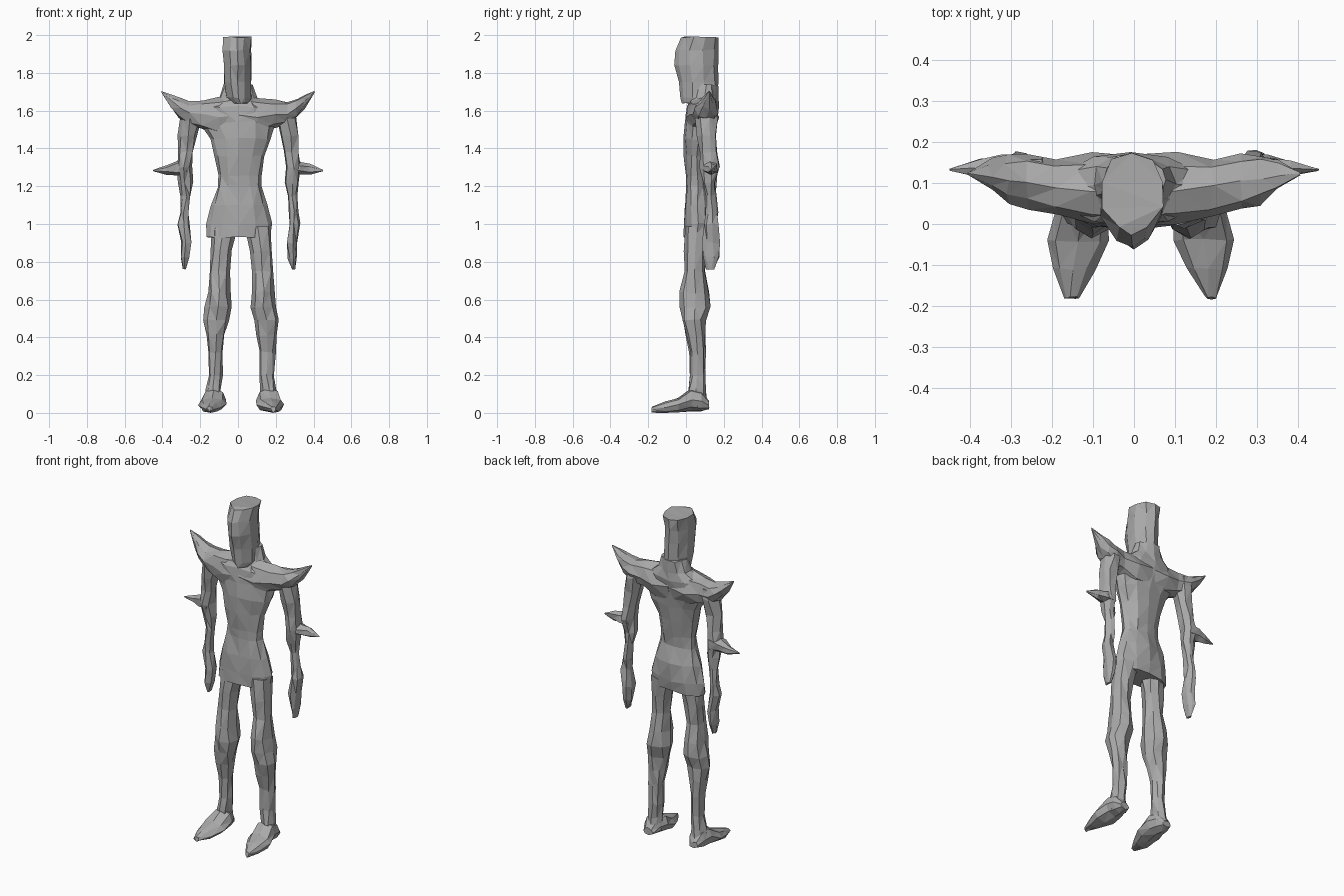
import bpy
import bmesh
import math
import random
from mathutils import Vector

random.seed(7)

cube = bpy.data.objects.get("Cube")
if cube:
    bpy.data.objects.remove(cube, do_unlink=True)

# One plain stone-like colour for the whole figure
grey = bpy.data.materials.new("stone grey")
grey.use_nodes = True
colour = (0.4, 0.4, 0.4, 1)
grey.diffuse_color = colour
grey.node_tree.nodes["Principled BSDF"].inputs["Base Color"].default_value = colour


def place(axis, along, a, b):
    """Turn a position along an axis plus two cross coordinates into a point."""
    if axis == "x":
        return Vector((along, a, b))
    if axis == "y":
        return Vector((a, along, b))
    return Vector((a, b, along))


def loft(name, axis, sections, sides=8, side=1, shift=0, taper=0, rough=0.006):
    """Skin a faceted body through sections (along, a_min, a_max, b_min, b_max)."""
    bm = bmesh.new()
    rings = []
    for along, a_min, a_max, b_min, b_max in sections:
        ring = []
        for i in range(sides):
            angle = math.tau * i / sides - math.pi / 2
            across, depth = math.cos(angle), math.sin(angle)
            if depth < 0:
                across *= 1 - taper * depth * depth
            a = (a_min + a_max + across * (a_max - a_min)) / 2
            b = (b_min + b_max + depth * (b_max - b_min)) / 2
            point = place(axis, along, a, b)
            limit = min(rough, (a_max - a_min) / 5)
            point += Vector([random.uniform(-limit, limit) for _ in range(3)])
            point.x = side * (point.x + shift)
            point.z = min(max(point.z, 0), 2)
            ring.append(bm.verts.new(point))
        rings.append(ring)
    for lower, upper in zip(rings, rings[1:]):
        for i in range(sides):
            j = (i + 1) % sides
            bm.faces.new((lower[i], lower[j], upper[j], upper[i]))
    bm.faces.new(rings[0])
    bm.faces.new(rings[-1])
    bmesh.ops.triangulate(bm, faces=bm.faces[:], quad_method="SHORT_EDGE")
    bmesh.ops.recalc_face_normals(bm, faces=bm.faces[:])
    mesh = bpy.data.meshes.new(name)
    bm.to_mesh(mesh)
    bm.free()
    mesh.materials.append(grey)
    obj = bpy.data.objects.new(name, mesh)
    bpy.context.collection.objects.link(obj)
    return obj


# Torso from hip hem to the base of the neck
loft("torso", "z", [
    (.93, -.17, .17, -.01, .13),
    (1, -.17, .18, -.01, .14),
    (1.1, -.14, .16, -.01, .14),
    (1.2, -.11, .12, 0, .12),
    (1.26, -.11, .12, 0, .12),
    (1.36, -.13, .14, -.01, .13),
    (1.45, -.15, .17, -.01, .15),
    (1.54, -.21, .2, 0, .16),
    (1.62, -.19, .18, 0, .17),
    (1.67, -.1, .1, .03, .17),
    (1.74, -.08, .08, .04, .17),
], sides=12)

# Tall flat-topped head, wedge-shaped towards the face
loft("head", "z", [
    (1.64, -.04, .07, -.02, .16),
    (1.67, -.07, .08, -.03, .17),
    (1.75, -.08, .075, -.04, .17),
    (1.84, -.08, .075, -.06, .17),
    (1.92, -.085, .07, -.06, .17),
    (1.99, -.085, .075, -.03, .175),
], sides=10, taper=.4, rough=.004)

for label, side in (("left", 1), ("right", -1)):
    # Shoulder yoke running out into a raised spike
    loft(label + "_shoulder", "x", [
        (0, 0, .17, 1.46, 1.69),
        (.1, 0, .17, 1.46, 1.67),
        (.19, .02, .16, 1.5, 1.655),
        (.26, .04, .17, 1.52, 1.65),
        (.31, .05, .17, 1.56, 1.665),
        (.35, .08, .16, 1.61, 1.68),
        (.405, .12, .126, 1.696, 1.704),
    ], side=side)

    # Thin arm with a swollen elbow and a pointed hand
    loft(label + "_arm", "z", [
        (.76, .28, .295, .11, .15),
        (.82, .26, .31, .09, .18),
        (.9, .25, .31, .09, .18),
        (1, .265, .325, .1, .17),
        (1.06, .265, .315, .1, .17),
        (1.15, .255, .305, .1, .16),
        (1.22, .245, .32, .09, .16),
        (1.3, .25, .33, .07, .18),
        (1.38, .24, .32, .07, .17),
        (1.47, .22, .32, .06, .16),
        (1.56, .2, .31, .05, .17),
        (1.62, .21, .3, .06, .16),
    ], sides=7, side=side, shift=.005 * side)

    # Elbow spike
    loft(label + "_elbow_spike", "x", [
        (.27, .08, .17, 1.25, 1.36),
        (.33, .09, .17, 1.26, 1.33),
        (.38, .11, .16, 1.265, 1.315),
        (.45, .13, .135, 1.28, 1.286),
    ], sides=6, side=side)

    # Leg with a bulging knee and slim shin
    loft(label + "_leg", "z", [
        (.04, .105, .19, .02, .11),
        (.12, .105, .185, .01, .1),
        (.2, .1, .175, .02, .1),
        (.32, .095, .18, .02, .1),
        (.41, .085, .185, 0, .1),
        (.49, .065, .2, -.02, .1),
        (.56, .05, .19, -.03, .13),
        (.64, .06, .175, -.03, .12),
        (.75, .06, .17, -.01, .1),
        (.86, .05, .165, -.01, .11),
        (.98, .02, .16, 0, .12),
    ], side=side, shift=.017 * side)

    # Long flat foot tapering to the toe
    loft(label + "_foot", "y", [
        (.12, .12, .18, .02, .06),
        (.08, .1, .2, .01, .12),
        (.03, .08, .21, .01, .13),
        (-.04, .08, .23, .005, .08),
        (-.11, .115, .215, 0, .06),
        (-.18, .155, .185, .005, .035),
    ], side=side, shift=.017 * side, rough=.004)
